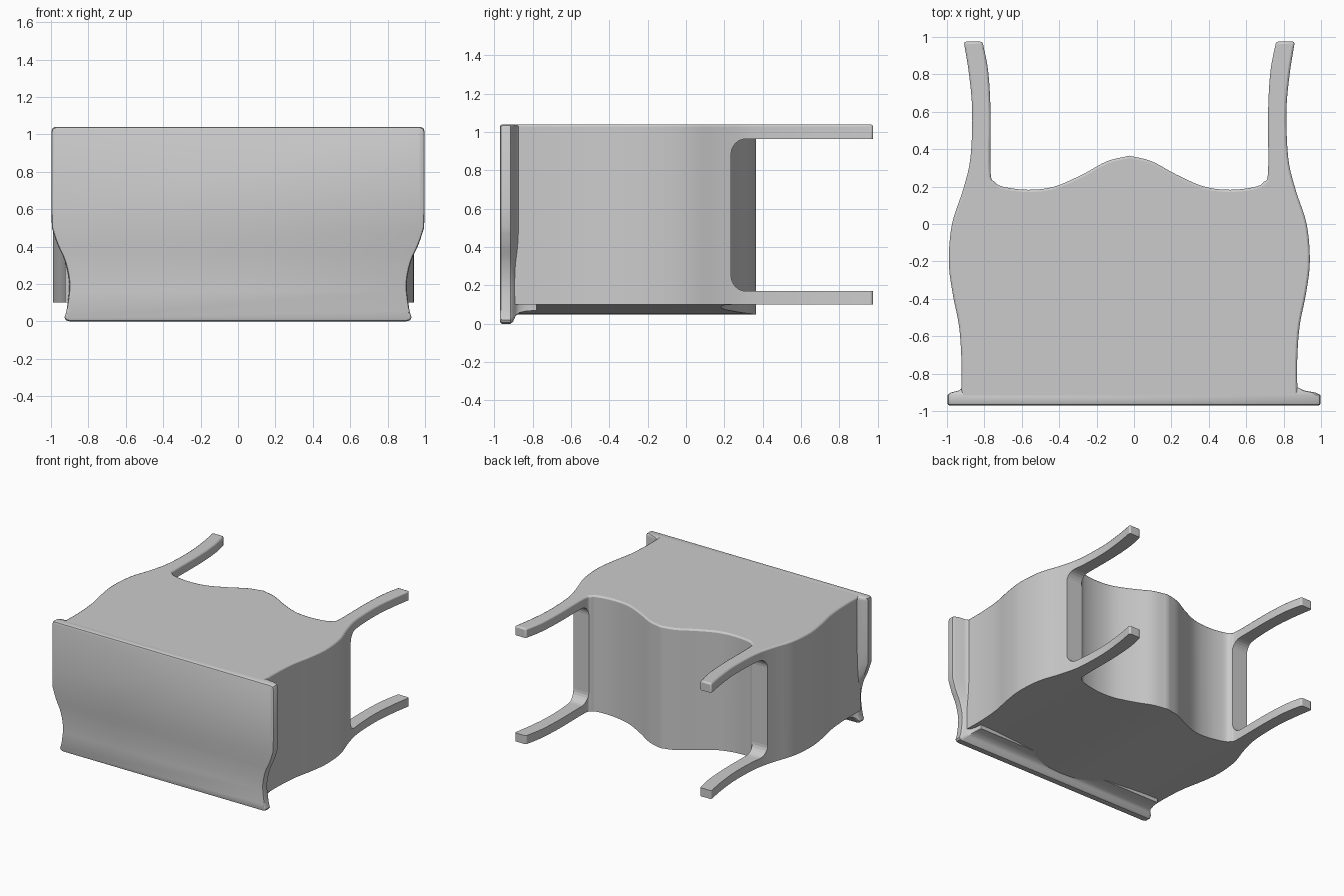
import bpy, bmesh, math
from mathutils import Vector

cube = bpy.data.objects.get("Cube")
if cube:
    bpy.data.objects.remove(cube, do_unlink=True)

CX = -0.025   # symmetry line of the curved body
TOP = 1.04


def spline(pts, n=5):
    """Smooth curve through the given points."""
    p = [Vector(q) for q in pts]
    p = [2 * p[0] - p[1]] + p + [2 * p[-1] - p[-2]]
    out = []
    for a, b, c, d in zip(p, p[1:], p[2:], p[3:]):
        for i in range(n):
            t = i / n
            out.append(0.5 * (2 * b + (c - a) * t + (2 * a - 5 * b + 4 * c - d) * t * t
                              + (3 * b - a - 3 * c + d) * t ** 3))
    return out + [p[-2]]


def loft(name, rings):
    """Closed solid through rings of equal point count."""
    bm = bmesh.new()
    loops = [[bm.verts.new(co) for co in ring] for ring in rings]
    for lo, hi in zip(loops, loops[1:]):
        for i in range(len(lo)):
            j = (i + 1) % len(lo)
            bm.faces.new((lo[i], lo[j], hi[j], hi[i]))
    bm.faces.new(loops[0])
    bm.faces.new(loops[-1])
    bmesh.ops.recalc_face_normals(bm, faces=bm.faces)
    mesh = bpy.data.meshes.new(name)
    bm.to_mesh(mesh)
    bm.free()
    obj = bpy.data.objects.new(name, mesh)
    bpy.context.collection.objects.link(obj)
    return obj


def bevel(obj, width, segments):
    mod = obj.modifiers.new("Bevel", 'BEVEL')
    mod.width, mod.segments = width, segments
    mod.limit_method, mod.angle_limit = 'ANGLE', math.radians(50)


def cut(obj, cutter):
    mod = obj.modifiers.new("Cut", 'BOOLEAN')
    mod.operation, mod.solver, mod.object = 'DIFFERENCE', 'EXACT', cutter
    cutter.hide_render = True
    cutter.hide_set(True)


def smooth(obj):
    bpy.ops.object.select_all(action='DESELECT')
    obj.select_set(True)
    bpy.context.view_layer.objects.active = obj
    bpy.ops.object.shade_smooth_by_angle(angle=math.radians(35))


# Body with its four legs: one curved outline, mirrored and extruded upward
outer = spline([(0.9, -0.93), (0.897, -0.75), (0.91, -0.55), (0.945, -0.37), (0.965, -0.2),
                (0.948, 0), (0.89, 0.18), (0.85, 0.35), (0.84, 0.6), (0.857, 0.8), (0.885, 0.975)])
inner = spline([(0.785, 0.975), (0.755, 0.82), (0.742, 0.6), (0.742, 0.28), (0.72, 0.225),
                (0.67, 0.198), (0.54, 0.183), (0.4, 0.2), (0.25, 0.265), (0.12, 0.335), (0, 0.365)])
half = outer + inner
outline = half + [Vector((-p.x, p.y)) for p in reversed(half[:-1])]
body = loft("body_with_legs", [[(CX + p.x, p.y, z) for p in outline] for z in (0, TOP)])
bevel(body, 0.012, 2)

# Rounded openings that part the upper legs from the lower ones
for side, label in ((1, "left"), (-1, "right")):
    def corner(x, z):
        return [(CX + side * x, y, z) for y in (0.235, 1.3)]
    rings = []
    for x in (0.65, 1.2):
        lo, hi = corner(x, 0.17), corner(x, 0.965)
        rings.append([lo[0], lo[1], hi[1], hi[0]])
    opening = loft("leg_opening_" + label, rings)
    # Round only the edges that run across the legs
    bm = bmesh.new()
    bm.from_mesh(opening.data)
    across = [e for e in bm.edges if abs(e.verts[0].co.x - e.verts[1].co.x) > 0.1]
    bmesh.ops.bevel(bm, geom=across, offset=0.08, segments=6, profile=0.5, affect='EDGES')
    bm.to_mesh(opening.data)
    bm.free()
    cut(body, opening)

# Shallow keel shape of the underside
keel = spline([(-1.2, 0.1), (-0.75, 0.1), (-0.4, 0.075), (0, 0.048),
               (0.4, 0.075), (0.75, 0.1), (1.2, 0.1)])
section = [(p.x, p.y) for p in keel] + [(1.2, -0.5), (-1.2, -0.5)]
cut(body, loft("underside_cutter", [[(CX + x, y, z) for x, z in section] for y in (-1.2, 1.2)]))
smooth(body)

# Front panel: waisted profile that flares out of the body
edge = [(0.9, 0), (0.92, 0.006)] + [tuple(p) for p in spline(
    [(0.928, 0.02), (0.915, 0.07), (0.902, 0.2), (0.925, 0.32), (0.965, 0.41), (0.995, 0.5)], 3)]
edge += [(0.998, 0.6), (0.998, 1.015), (0.992, 1.033), (0.975, TOP)]
profile = edge + [(-x, z) for x, z in reversed(edge)]


def panel_ring(y, t, inset=0.0):
    ring = []
    for x, z in profile:
        side = math.copysign(1, x)
        target_z = min(max(z, 0.07), TOP - 0.01)
        px = x + (side * 0.86 + CX - x) * t - side * inset
        pz = z + (target_z - z) * t
        pz += inset * (1 - 2 * z / TOP)
        ring.append((px, y, pz))
    return ring


panel = loft("front_panel", [panel_ring(*r) for r in (
    (-0.97, 0, 0.012), (-0.966, 0, 0.004), (-0.958, 0), (-0.915, 0), (-0.902, 0.15),
    (-0.89, 0.55), (-0.87, 0.8), (-0.83, 0.94), (-0.78, 1))])
smooth(panel)
